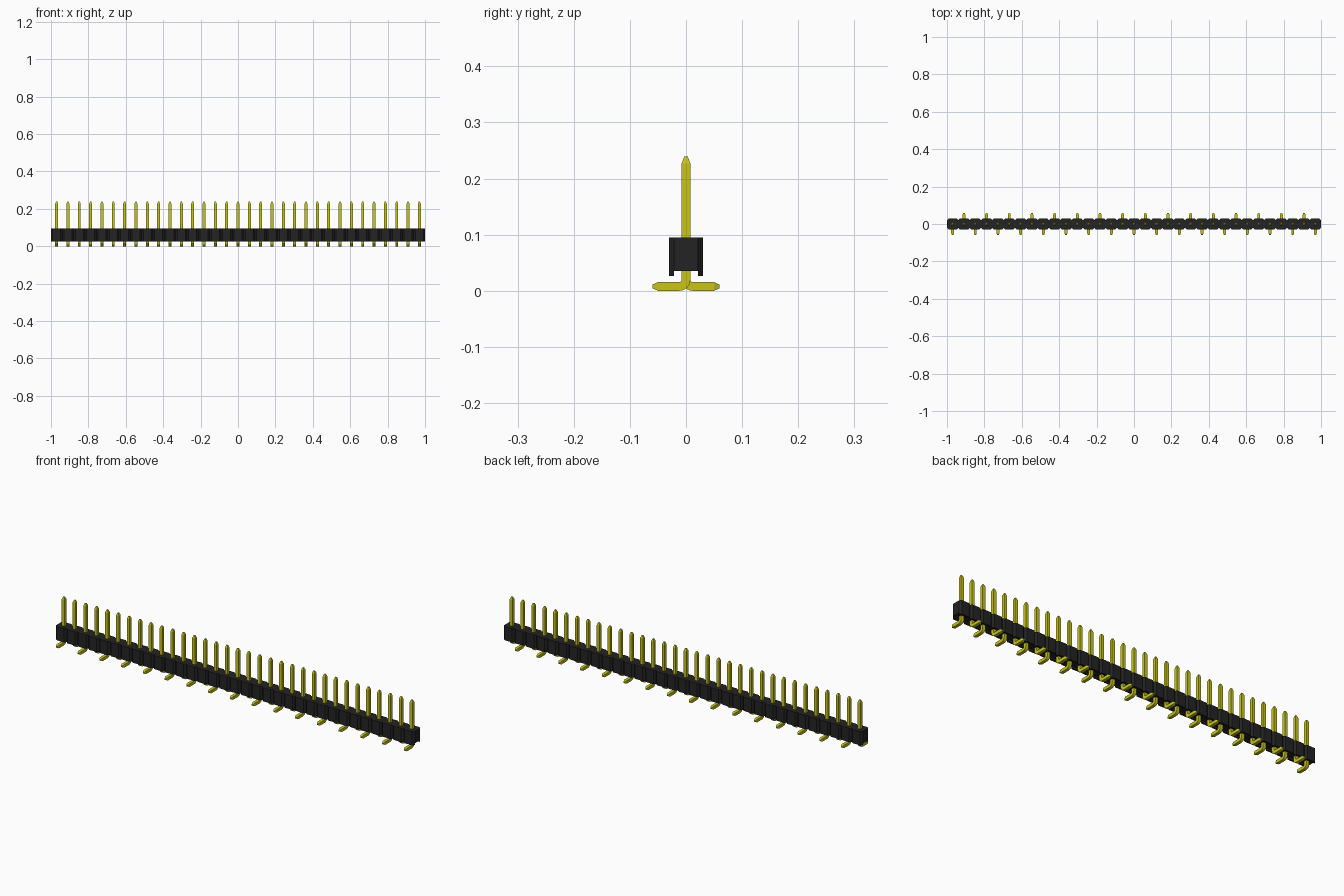
import bpy, bmesh, math

if "Cube" in bpy.data.objects:
    bpy.data.objects.remove(bpy.data.objects["Cube"], do_unlink=True)

COUNT = 33
PITCH = 2 / COUNT
HALF_DEPTH = 0.03      # half depth of the housing
CHAMFER = 0.009        # corner cut of every cell
BASE, CHANNEL, TOP = 0.026, 0.035, 0.095
PIN = 0.0077           # half thickness of a pin


def material(name, color, roughness):
    mat = bpy.data.materials.new(name)
    mat.use_nodes = True
    mat.diffuse_color = color
    bsdf = mat.node_tree.nodes["Principled BSDF"]
    bsdf.inputs["Base Color"].default_value = color
    bsdf.inputs["Roughness"].default_value = roughness
    return mat


def add_object(name, mesh):
    obj = bpy.data.objects.new(name, mesh)
    bpy.context.collection.objects.link(obj)
    return obj


def make_mesh(name, bm, mat):
    bmesh.ops.recalc_face_normals(bm, faces=bm.faces)
    mesh = bpy.data.meshes.new(name)
    bm.to_mesh(mesh)
    bm.free()
    mesh.materials.append(mat)
    return mesh


def prism(bm, outline, z0, z1):
    """Extrude a flat outline from z0 up to z1."""
    face = bm.faces.new([bm.verts.new((x, y, z0)) for x, y in outline])
    new = bmesh.ops.extrude_face_region(bm, geom=[face], use_keep_orig=True)
    for v in new["geom"]:
        if isinstance(v, bmesh.types.BMVert):
            v.co.z = z1


black = material("black plastic", (0.017, 0.017, 0.017, 1), 0.6)
gold = material("yellow metal", (0.58, 0.56, 0.01, 1), 0.4)
centers = [-1 + PITCH * (i + 0.5) for i in range(COUNT)]
inner = HALF_DEPTH - CHAMFER

# Housing: one block with a notch between neighbouring cells
front = [(-1, -inner)]
for c in centers:
    front += [(c - PITCH / 2 + CHAMFER, -HALF_DEPTH),
              (c + PITCH / 2 - CHAMFER, -HALF_DEPTH),
              (c + PITCH / 2, -inner)]
bm = bmesh.new()
prism(bm, front + [(x, -y) for x, y in reversed(front)], CHANNEL, TOP)
add_object("housing", make_mesh("housing", bm, black))

# Skirt walls either side of the channel under the housing
bm = bmesh.new()
for c in centers:
    for side in (-1, 1):
        prism(bm, [(c - PITCH / 2, side * inner),
                   (c - PITCH / 2 + CHAMFER, side * HALF_DEPTH),
                   (c + PITCH / 2 - CHAMFER, side * HALF_DEPTH),
                   (c + PITCH / 2, side * inner)], BASE, CHANNEL)
add_object("skirt_walls", make_mesh("skirt_walls", bm, black))

# Pin: square section swept along a bent path, with tapered ends
# Path stations are (y, z, travel angle, half thickness)
RADIUS, STEPS, TIP = 0.012, 6, 0.0032
stations = [(0, 0.239, 0, TIP), (0, 0.227, 0, PIN)]
for i in range(STEPS + 1):
    a = math.pi / 2 * i / STEPS
    stations.append((-RADIUS + RADIUS * math.cos(a),
                     PIN + RADIUS - RADIUS * math.sin(a), a, PIN))
stations += [(-0.05, PIN, math.pi / 2, PIN), (-0.06, PIN, math.pi / 2, TIP)]

bm = bmesh.new()
rings = []
for y, z, a, h in stations:
    rings.append([bm.verts.new((sx * h, y + sn * h * math.cos(a), z - sn * h * math.sin(a)))
                  for sx, sn in ((-1, -1), (1, -1), (1, 1), (-1, 1))])
for r, s in zip(rings, rings[1:]):
    for k in range(4):
        bm.faces.new((r[k], r[(k + 1) % 4], s[(k + 1) % 4], s[k]))
bm.faces.new(rings[0])
bm.faces.new(rings[-1])
pin_mesh = make_mesh("pin", bm, gold)

# Row of pins, feet alternating between front and back
pins = []
for i, c in enumerate(centers):
    pin = add_object(f"pin_{i + 1:02d}", pin_mesh)
    pin.location.x = c
    pin.rotation_euler.z = math.pi * (i % 2)
    pins.append(pin)

# Smooth the bend, keep the square edges sharp
bpy.ops.object.select_all(action="DESELECT")
pins[0].select_set(True)
bpy.context.view_layer.objects.active = pins[0]
bpy.ops.object.shade_smooth_by_angle(angle=math.radians(20))
